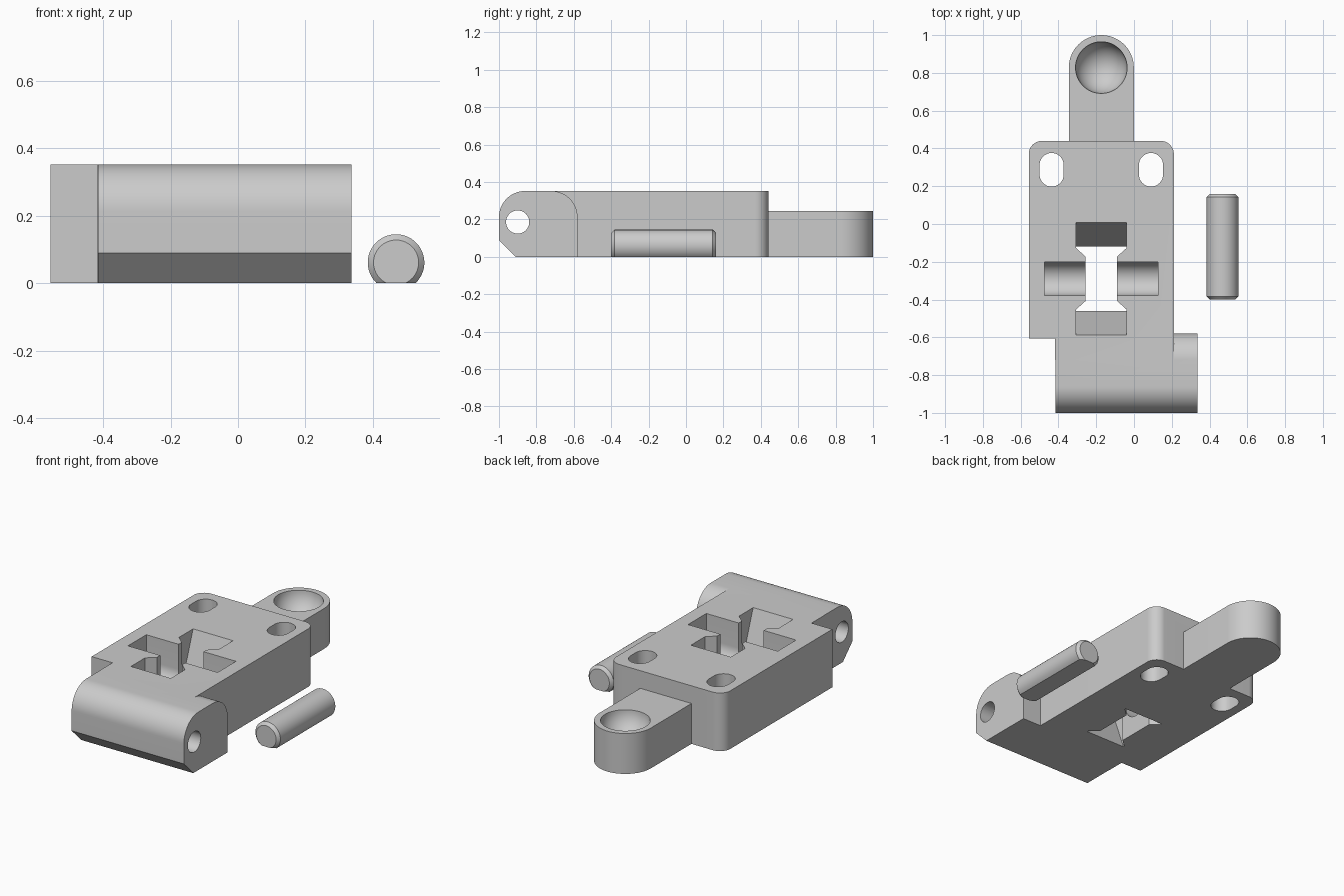
import bpy, bmesh, math

if "Cube" in bpy.data.objects:
    bpy.data.objects.remove(bpy.data.objects["Cube"])

CX = -0.173   # middle of the plate
CY = -0.29    # middle of the cross-shaped opening

grey = bpy.data.materials.new("plain grey")
grey.diffuse_color = (0.6, 0.6, 0.6, 1)
grey.use_nodes = True
grey.node_tree.nodes["Principled BSDF"].inputs["Base Color"].default_value = grey.diffuse_color


def arc(cx, cy, r, a0, a1, n=16):
    return [(cx + r * math.cos(math.radians(a0 + (a1 - a0) * i / n)),
             cy + r * math.sin(math.radians(a0 + (a1 - a0) * i / n))) for i in range(n + 1)]


def loft(name, loops):
    """Closed solid skinned through matching 3D loops."""
    bm = bmesh.new()
    rings = [[bm.verts.new(p) for p in loop] for loop in loops]
    n = len(rings[0])
    for a, b in zip(rings, rings[1:]):
        for i in range(n):
            j = (i + 1) % n
            bm.faces.new((a[i], a[j], b[j], b[i]))
    bm.faces.new(rings[0][::-1])
    bm.faces.new(rings[-1])
    bmesh.ops.recalc_face_normals(bm, faces=bm.faces)
    me = bpy.data.meshes.new(name)
    bm.to_mesh(me)
    bm.free()
    ob = bpy.data.objects.new(name, me)
    bpy.context.collection.objects.link(ob)
    me.materials.append(grey)
    return ob


def prism_z(name, pts, z0, z1):
    return loft(name, [[(x, y, z) for x, y in pts] for z in (z0, z1)])


def prism_x(name, pts, x0, x1):
    return loft(name, [[(x, y, z) for y, z in pts] for x in (x0, x1)])


def combine(ob, other, op):
    mod = ob.modifiers.new(op, 'BOOLEAN')
    mod.operation, mod.solver, mod.object = op, 'EXACT', other
    bpy.context.view_layer.objects.active = ob
    bpy.ops.object.modifier_apply(modifier=mod.name)
    bpy.data.objects.remove(other)


def smooth(ob):
    bpy.ops.object.select_all(action='DESELECT')
    ob.select_set(True)
    bpy.context.view_layer.objects.active = ob
    bpy.ops.object.shade_smooth_by_angle(angle=math.radians(30))


# main plate with rounded back corners and a tongue into the hinge
plate = prism_z("hinge_plate",
                [(-0.557, -0.607), (-0.417, -0.607), (-0.417, -0.72), (0.211, -0.72)]
                + arc(0.141, 0.37, 0.07, 0, 90) + arc(-0.487, 0.37, 0.07, 90, 180), 0, 0.352)

# hinge barrel, rounded on top, chamfered at the lower front edge
barrel = prism_x("hinge_barrel",
                 [(-1, 0.09), (-0.91, 0), (-0.58, 0)]
                 + arc(-0.72, 0.212, 0.14, 0, 90) + arc(-0.86, 0.212, 0.14, 90, 180),
                 -0.416, 0.337)
combine(plate, barrel, 'UNION')

# rear arm with round end
arm = prism_z("rear_arm", [(CX - 0.172, 0.35), (CX + 0.172, 0.35)]
              + arc(CX, 0.828, 0.172, 0, 180, 40), 0, 0.245)
combine(plate, arm, 'UNION')

# hinge pin hole
combine(plate, prism_x("pin_hole", arc(-0.9, 0.186, 0.062, 0, 360, 40)[:-1], -0.6, 0.5), 'DIFFERENCE')

# two slotted screw holes
for s in (-1, 1):
    x = CX + s * 0.263
    slot = prism_z("slot", arc(x, 0.312, 0.064, 0, 180) + arc(x, 0.262, 0.064, 180, 360), -0.1, 0.5)
    combine(plate, slot, 'DIFFERENCE')

# opening with wider ends whose end walls slope inward toward the bottom
def opening(end):
    q = [(0.134, end), (0.134, 0.163), (0.084, 0.118)]
    half = q + [(x, -y) for x, y in q[::-1]]
    return [(CX + x, CY + y) for x, y in half + [(-x, -y) for x, y in half]]

cut = loft("opening", [[(x, y, z) for x, y in opening(e)] for e, z in ((0.166, -0.01), (0.302, 0.362))])
combine(plate, cut, 'DIFFERENCE')

# round-bottomed trough for the loose pin
trough = prism_x("trough", [(CY + 0.088, 0.5), (CY - 0.088, 0.5)]
                 + arc(CY, 0.2, 0.088, 180, 360, 24), CX - 0.301, CX + 0.301)
combine(plate, trough, 'DIFFERENCE')

# ball dish in the arm
bpy.ops.mesh.primitive_uv_sphere_add(segments=48, ring_count=24, radius=0.137, location=(CX, 0.828, 0.248))
combine(plate, bpy.context.object, 'DIFFERENCE')
smooth(plate)

# loose pin with chamfered ends and a flat underside
def pin_loop(r, y):
    a = math.degrees(math.asin(0.061 / r))
    return [(x, y, z) for x, z in arc(0.469, 0.061, r, -a, 180 + a, 40)]

pin = loft("loose_pin", [pin_loop(0.067, -0.4), pin_loop(0.084, -0.383),
                         pin_loop(0.084, 0.143), pin_loop(0.067, 0.16)])
smooth(pin)
